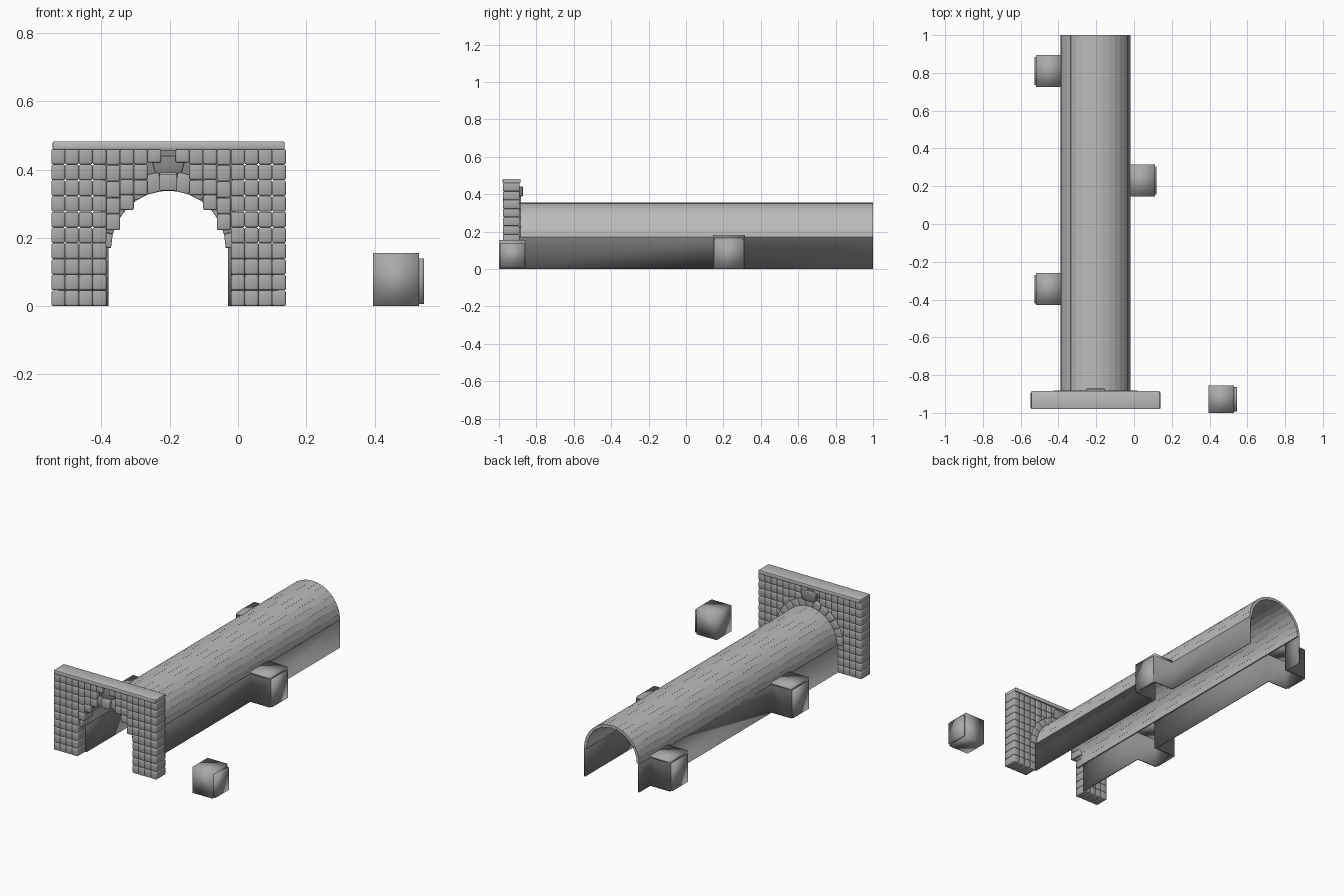
import bpy, bmesh, math

if "Cube" in bpy.data.objects:
    bpy.data.objects.remove(bpy.data.objects["Cube"])

CX = -0.204            # tunnel axis
RO, RI = 0.185, 0.168  # vault radii
SPRING = 0.17
Y0, Y1 = -0.90, 1.0


def grey(name, v):
    m = bpy.data.materials.new(name)
    m.diffuse_color = (v, v, v, 1)
    m.use_nodes = True
    m.node_tree.nodes["Principled BSDF"].inputs["Base Color"].default_value = m.diffuse_color
    return m


VAULT, STONE = grey("vault_grey", 0.5), grey("stone_grey", 0.4)
WALL, BLOCK = grey("wall_grey", 0.26), grey("block_grey", 0.4)


def make(name, bm, mat, bevel=0.0, smooth=True):
    bmesh.ops.recalc_face_normals(bm, faces=bm.faces)
    for f in bm.faces:
        f.smooth = smooth
    me = bpy.data.meshes.new(name)
    bm.to_mesh(me)
    bm.free()
    me.materials.append(mat)
    ob = bpy.data.objects.new(name, me)
    bpy.context.collection.objects.link(ob)
    if bevel:
        m = ob.modifiers.new("bevel", 'BEVEL')
        m.width, m.segments, m.limit_method = bevel, 2, 'ANGLE'
    return ob


def prism(bm, pts, y0, y1):
    """Extrude an (x, z) outline along y."""
    a = [bm.verts.new((x, y0, z)) for x, z in pts]
    b = [bm.verts.new((x, y1, z)) for x, z in pts]
    n = len(pts)
    bm.faces.new(a)
    bm.faces.new(b[::-1])
    for i in range(n):
        bm.faces.new((a[i], b[i], b[(i + 1) % n], a[(i + 1) % n]))


def box(bm, x0, x1, y0, y1, z0, z1):
    prism(bm, [(x0, z0), (x1, z0), (x1, z1), (x0, z1)], y0, y1)


def polar(r, a):
    return (CX + r * math.cos(a), SPRING + r * math.sin(a))


def wedges(bm, count, r0, r1, y0, y1, gap):
    for i in range(count):
        a0, a1 = math.pi * (i + gap) / count, math.pi * (i + 1 - gap) / count
        prism(bm, [polar(r0, a0), polar(r1, a0), polar(r1, a1), polar(r0, a1)], y0, y1)


# vaulted roof made of long flat planks
bm = bmesh.new()
wedges(bm, 16, RI, RO, Y0, Y1, 0.004)
make("tunnel_vault", bm, VAULT, smooth=False)

# side walls that fold outward into the refuge niches
T = 0.010
niches = {-1: [(-0.42, -0.27), (0.735, 0.885)], 1: [(0.155, 0.305)]}
for side, gaps in niches.items():
    label = "right" if side > 0 else "left"
    D = 0.305
    outer, inner = [(RO, Y0)], [(RO - T, Y0)]
    for g0, g1 in gaps:
        outer += [(RO, g0 - T), (D + T, g0 - T), (D + T, g1 + T), (RO, g1 + T)]
        inner += [(RO - T, g0), (D, g0), (D, g1), (RO - T, g1)]
    outer.append((RO, Y1))
    inner.append((RO - T, Y1))

    bm = bmesh.new()

    def column(p):
        return [bm.verts.new((CX + side * p[0], p[1], z)) for z in (0, SPRING)]

    oc, ic = [column(p) for p in outer], [column(p) for p in inner]
    for k in range(len(oc) - 1):
        for c in (oc, ic):
            bm.faces.new((c[k][0], c[k + 1][0], c[k + 1][1], c[k][1]))
        bm.faces.new((oc[k][0], ic[k][0], ic[k + 1][0], oc[k + 1][0]))
    for k in (0, -1):
        bm.faces.new((oc[k][0], oc[k][1], ic[k][1], ic[k][0]))
    make("tunnel_wall_" + label, bm, WALL)

    # niche roofs and outer plates
    bm = bmesh.new()
    for g0, g1 in gaps:
        a, b = sorted((CX + side * (RO - T), CX + side * (D + T)))
        box(bm, a, b, g0 - T, g1 + T, SPRING, 0.183)
        a, b = sorted((CX + side * (D + 0.004), CX + side * (D + 0.018)))
        box(bm, a, b, g0, g1, 0, 0.166)
    make("refuge_caps_" + label, bm, BLOCK)

# loose refuge block beside the portal
bm = bmesh.new()
box(bm, 0.395, 0.53, -1.0, -0.855, 0, 0.155)
box(bm, 0.525, 0.545, -0.992, -0.863, 0.006, 0.14)
make("loose_refuge_block", bm, BLOCK)

# portal stones: two pillars and stepped stones over the arch
SW, SH = 0.0402, 0.0461
bm = bmesh.new()


def stone(x, z, h=SH, y0=-0.978, y1=-0.89):
    g = 0.0003
    box(bm, x + g, x + SW + 0.0005 - g, y0, y1, z + g, z + h - g)


for row in range(10):
    for col in range(4):
        stone(-0.547 + col * SW, row * SH)
        stone(0.140 - (col + 1) * SW, row * SH)
# stepped columns, mirrored about the axis: (bottom, top) heights
for col, (lo, hi) in enumerate([(0.222, 0.46), (0.281, 0.46), (0.325, 0.46), (0.42, 0.46)]):
    n = max(1, round((hi - lo) / SH))
    h = (hi - lo) / n
    off = 0.182 - col * SW
    for k in range(n):
        stone(CX - off, lo + k * h, h, -0.973)
        stone(CX + off - SW, lo + k * h, h, -0.973)
make("portal_stones", bm, STONE, 0.005)

# recessed filling behind the stepped stones
bm = bmesh.new()
half = [polar(RI + 0.02, math.pi * i / 16) for i in range(17)]
prism(bm, [(CX + 0.19, 0.458), (CX + 0.19, SPRING)] + half
      + [(CX - 0.19, SPRING), (CX - 0.19, 0.458)], -0.94, -0.9)
make("portal_backing", bm, WALL, smooth=False)

# voussoir ring
bm = bmesh.new()
wedges(bm, 13, RI, 0.225, -0.955, -0.882, 0.015)
make("arch_voussoirs", bm, STONE, 0.004)

# crown stone in front, keystone behind it
bm = bmesh.new()
box(bm, CX - 0.026, CX + 0.026, -0.978, -0.90, 0.338, 0.387)
make("crown_stone", bm, STONE, 0.004)
bm = bmesh.new()
prism(bm, [(CX - 0.038, 0.388), (CX + 0.038, 0.388), (CX + 0.052, 0.44), (CX - 0.052, 0.44)],
      -0.955, -0.872)
make("keystone", bm, WALL, 0.004)

# coping along the top
bm = bmesh.new()
box(bm, -0.543, 0.136, -0.98, -0.884, 0.459, 0.482)
make("portal_coping", bm, VAULT, 0.003)
